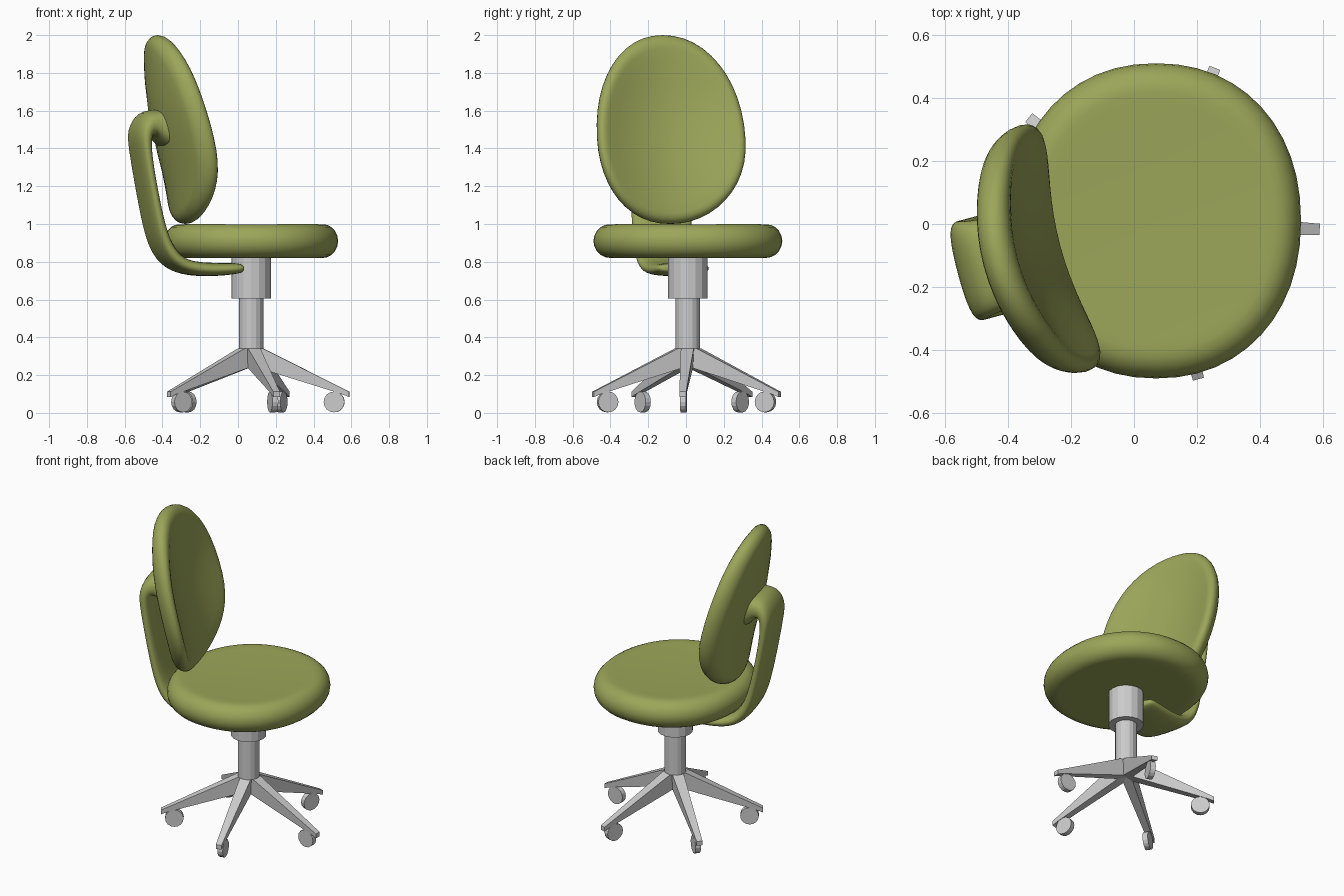
import bpy, bmesh, math
from mathutils import Vector

if "Cube" in bpy.data.objects:
    bpy.data.objects.remove(bpy.data.objects["Cube"])

HUB = Vector((0.07, 0.01, 0))
TURN = math.radians(15)            # back assembly is swivelled about the hub
BACK = Vector((-math.cos(TURN), -math.sin(TURN), 0))
SIDE = Vector((-math.sin(TURN), math.cos(TURN), 0))

green = bpy.data.materials.new("green_fabric")
green.diffuse_color = (0.33, 0.38, 0.10, 1)
green.use_nodes = True
green.node_tree.nodes["Principled BSDF"].inputs["Base Color"].default_value = green.diffuse_color


def local(d, w, z):
    """Hub frame: d behind the hub, w sideways, z up."""
    return HUB + BACK * d + SIDE * w + Vector((0, 0, z))


def finish(name, bm, mat=None, smooth=False):
    bmesh.ops.recalc_face_normals(bm, faces=bm.faces[:])
    me = bpy.data.meshes.new(name)
    bm.to_mesh(me)
    bm.free()
    ob = bpy.data.objects.new(name, me)
    bpy.context.collection.objects.link(ob)
    if mat:
        me.materials.append(mat)
    for p in me.polygons:
        p.use_smooth = smooth
    return ob


def loft(name, rings, mat, smooth=True):
    """Skin a list of closed rings and cap both ends."""
    bm = bmesh.new()
    loops = [[bm.verts.new(p) for p in r] for r in rings]
    n = len(loops[0])
    for a, b in zip(loops, loops[1:]):
        for i in range(n):
            j = (i + 1) % n
            bm.faces.new((a[i], a[j], b[j], b[i]))
    bm.faces.new(loops[0])
    bm.faces.new(loops[-1])
    return finish(name, bm, mat, smooth)


def superellipse(n, e):
    pts = []
    for i in range(n):
        t = 2 * math.pi * i / n
        c, s = math.cos(t), math.sin(t)
        pts.append((math.copysign(abs(c) ** (2 / e), c), math.copysign(abs(s) ** (2 / e), s)))
    return pts


def cushion(name, e, inset, place):
    """Rounded pad: rings shrink in from the rim; place(x, y, inset, height) positions them."""
    prof = [(f, -1) for f in (0.03, 0.25, 0.5, 0.75)]
    prof += [(1 - inset + inset * math.cos(a), math.sin(a))
             for a in (math.radians(-90 + 18 * k) for k in range(11))]
    prof += [(f, 1) for f in (0.75, 0.5, 0.25, 0.03)]
    outline = superellipse(48, e)
    return loft(name, [[place(f * x, f * y, h) for x, y in outline] for f, h in prof], green)


# Seat pad, very slightly dished on top
def seat_point(x, y, h):
    dish = 0.012 * max(0, 0.8 - x * x - y * y) if h > 0.9 else 0
    return HUB + Vector((0.46 * x, 0.5 * y, 0.91 + 0.09 * h - dish))


cushion("seat", 2.15, 0.18, seat_point)

# Backrest: egg outline, wrapped sideways and leaning back
LEAN = [(0.9, 0.35), (1.0, 0.36), (1.2, 0.39), (1.4, 0.44), (1.55, 0.475),
        (1.7, 0.50), (1.95, 0.512), (2.1, 0.515)]


def interp(table, z):
    for (z0, d0), (z1, d1) in zip(table, table[1:]):
        if z <= z1:
            return d0 + (d1 - d0) * (z - z0) / (z1 - z0)
    return table[-1][1]


def lean(z):
    return sum(interp(LEAN, z + o) for o in (-0.08, -0.04, 0, 0.04, 0.08)) / 5


def back_point(x, y, h):
    w = 0.405 * x
    z = 1.45 + (0.55 if y > 0 else 0.45) * y
    return local(lean(z) - 0.69 * w * w - 0.055 * h, w, z)


cushion("backrest", 2.1, 0.13, back_point)

# Back support: flat band from under the seat up to the backrest
# (d, z, half thickness, half width)
PATH = [(0.06, 0.765, 0.018, 0.13), (0.09, 0.765, 0.032, 0.145), (0.22, 0.757, 0.036, 0.155),
        (0.36, 0.765, 0.04, 0.16), (0.45, 0.81, 0.042, 0.165), (0.505, 0.90, 0.04, 0.165),
        (0.54, 1.02, 0.036, 0.165), (0.58, 1.22, 0.034, 0.165), (0.61, 1.40, 0.036, 0.165),
        (0.612, 1.49, 0.05, 0.165), (0.575, 1.535, 0.075, 0.155), (0.52, 1.525, 0.08, 0.15),
        (0.48, 1.52, 0.11, 0.18), (0.44, 1.51, 0.12, 0.19)]
rings = []
for i, (d, z, th, hw) in enumerate(PATH):
    p, q = PATH[max(i - 1, 0)], PATH[min(i + 1, len(PATH) - 1)]
    td, tz = q[0] - p[0], q[1] - p[1]
    length = math.hypot(td, tz)
    nd, nz = -tz / length, td / length
    rings.append([local(d + nd * th * b, hw * a, z + nz * th * b)
                  for a, b in superellipse(16, 2.8)])
support = loft("back_support", rings, green)
support.modifiers.new("smooth", 'SUBSURF').levels = 2
support.modifiers["smooth"].render_levels = 2


# Gas column and collar
def cylinder(name, r, z0, z1, sides=16):
    circle = superellipse(sides, 2)
    return loft(name, [[HUB + Vector((r * x, r * y, z)) for x, y in circle] for z in (z0, z1)],
                None, False)


cylinder("column", 0.065, 0.34, 0.62)
cylinder("collar", 0.105, 0.605, 0.83)

# Five-star base with a caster under each leg
LEG = [(0, 0.34, 0.034), (0.065, 0.34, 0.034), (0.52, 0.112, 0.018),
       (0.52, 0.084, 0.018), (0.48, 0.10, 0.018), (0, 0.25, 0.03)]
for k in range(5):
    a = math.radians(-3 + 72 * k)
    out = Vector((math.cos(a), math.sin(a), 0))
    across = Vector((-math.sin(a), math.cos(a), 0))
    up = Vector((0, 0, 1))
    loft(f"base_leg_{k + 1}",
         [[HUB + out * r + across * s * w + up * z for r, z, w in LEG] for s in (-1, 1)],
         None, False)
    loft(f"caster_{k + 1}",
         [[HUB + out * (0.44 + 0.055 * x) + across * s + up * (0.058 + 0.055 * y)
           for x, y in superellipse(16, 2)] for s in (-0.016, 0.016)], None, False)
